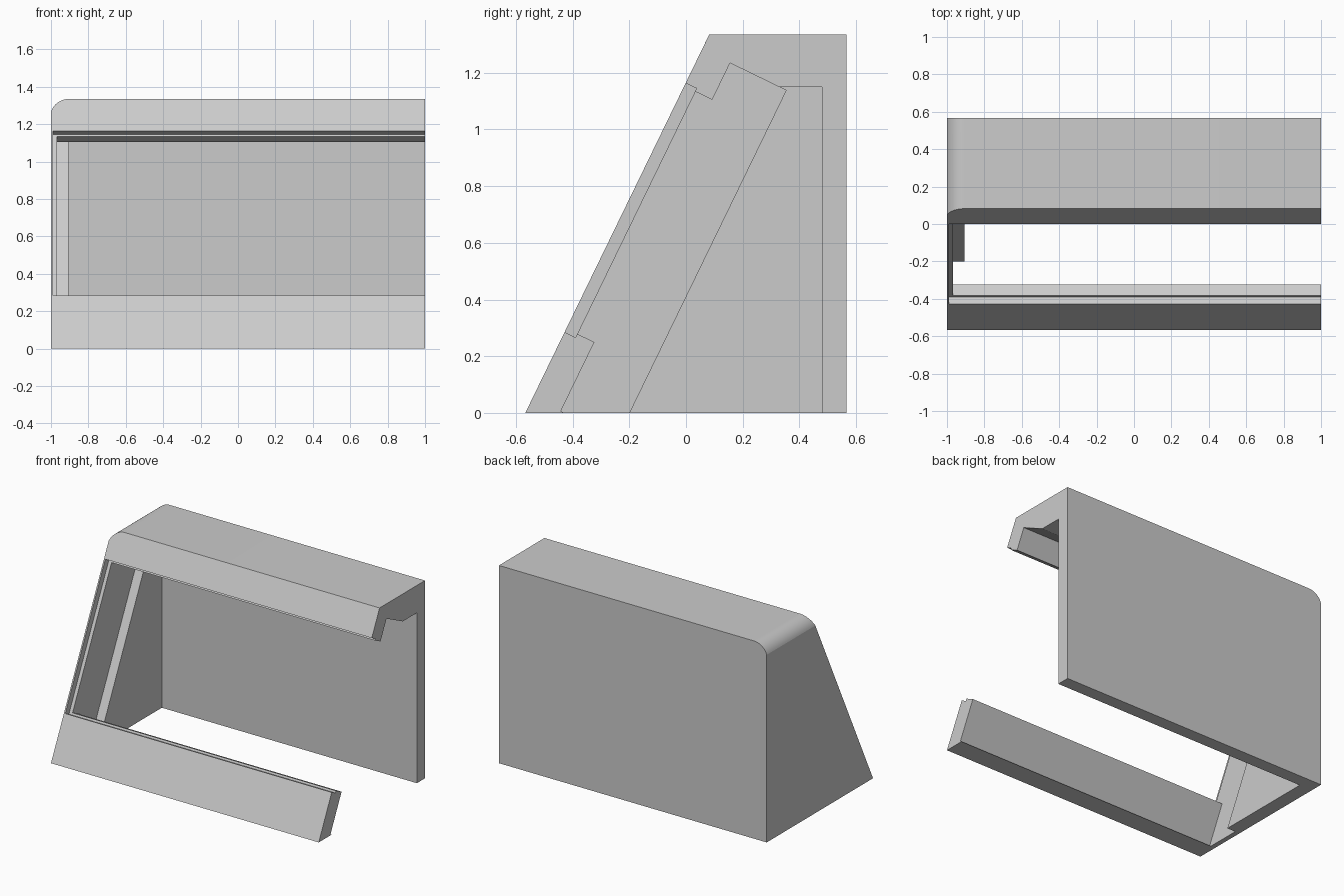
import bpy
import bmesh
import math
from mathutils import Vector

cube = bpy.data.objects.get("Cube")
if cube:
    bpy.data.objects.remove(cube, do_unlink=True)

grey = bpy.data.materials.new("light grey")
grey.use_nodes = True
grey.diffuse_color = (0.6, 0.6, 0.6, 1)
grey.node_tree.nodes["Principled BSDF"].inputs["Base Color"].default_value = (0.6, 0.6, 0.6, 1)

HEIGHT, BACK, FRONT, RIDGE = 1.335, 0.567, -0.567, 0.082
UP = Vector((RIDGE - FRONT, HEIGHT)).normalized()
INWARD = Vector((UP.y, -UP.x))


def slope(s, d):
    """Point (y, z) at distance s up the sloped front and depth d behind it."""
    return Vector((FRONT, 0)) + UP * s + INWARD * d


def prism(name, outline, place, direction):
    """Extrude a closed 2D outline along a direction."""
    bm = bmesh.new()
    face = bm.faces.new([bm.verts.new(place(p)) for p in outline])
    new = bmesh.ops.extrude_face_region(bm, geom=[face])["geom"]
    verts = [v for v in new if isinstance(v, bmesh.types.BMVert)]
    bmesh.ops.translate(bm, verts=verts, vec=direction)
    bmesh.ops.recalc_face_normals(bm, faces=bm.faces)
    mesh = bpy.data.meshes.new(name)
    bm.to_mesh(mesh)
    bm.free()
    mesh.materials.append(grey)
    obj = bpy.data.objects.new(name, mesh)
    bpy.context.collection.objects.link(obj)
    return obj


def side_prism(name, outline, x0, x1):
    return prism(name, outline, lambda p: (x0, p[0], p[1]), (x1 - x0, 0, 0))


def cut(target, cutter, operation="DIFFERENCE"):
    """Apply one boolean and discard the cutter."""
    cutter.hide_render = True
    mod = target.modifiers.new("cut", "BOOLEAN")
    mod.operation, mod.object, mod.solver = operation, cutter, "EXACT"
    bpy.context.view_layer.objects.active = target
    bpy.ops.object.modifier_apply(modifier=mod.name)
    bpy.data.objects.remove(cutter, do_unlink=True)


def slope_box(name, s0, s1, d0, d1, x0):
    corners = [slope(s0, d0), slope(s1, d0), slope(s1, d1), slope(s0, d1)]
    return side_prism(name, corners, x0, 1.2)


# Wedge-shaped housing
housing = side_prism("housing", [(FRONT, 0), (RIDGE, HEIGHT), (BACK, HEIGHT), (BACK, 0)], -1, 1)

# Rounded upper edge on one end
radius, cx = 0.1, -0.905
sweep = math.acos((cx + 1) / radius)
arc = [(cx - radius * math.cos(a), HEIGHT - radius + radius * math.sin(a))
       for a in (sweep + (math.pi / 2 - sweep) * i / 16 for i in range(17))]
corner = arc + [(cx, 1.5), (-1.1, 1.5), (-1.1, arc[0][1])]
cut(housing, prism("corner_cutter", corner, lambda p: (p[0], -1, p[1]), (0, 2, 0)))

# Stepped window, slanted slot and rear cavity, all open at the other end
cut(housing, slope_box("rabbet_cutter", 0.317, 1.294, -0.1, 0.043, -0.99))
cut(housing, slope_box("window_cutter", 0.331, 1.282, 0.02, 0.15, -0.967))
cut(housing, slope_box("slot_cutter", 0.06, 1.426, 0.11, 0.33, -0.967))
ceiling = 1.15
cavity = [slope(-0.1, 0.25), slope((ceiling - 0.25 * INWARD.y) / UP.y, 0.25),
          (0.48, ceiling), (0.48, -0.2)]
cut(housing, side_prism("cavity_cutter", cavity, -0.905, 1.2))

bpy.ops.object.select_all(action="DESELECT")
housing.select_set(True)
bpy.context.view_layer.objects.active = housing
bpy.ops.object.shade_smooth_by_angle(angle=math.radians(15))
